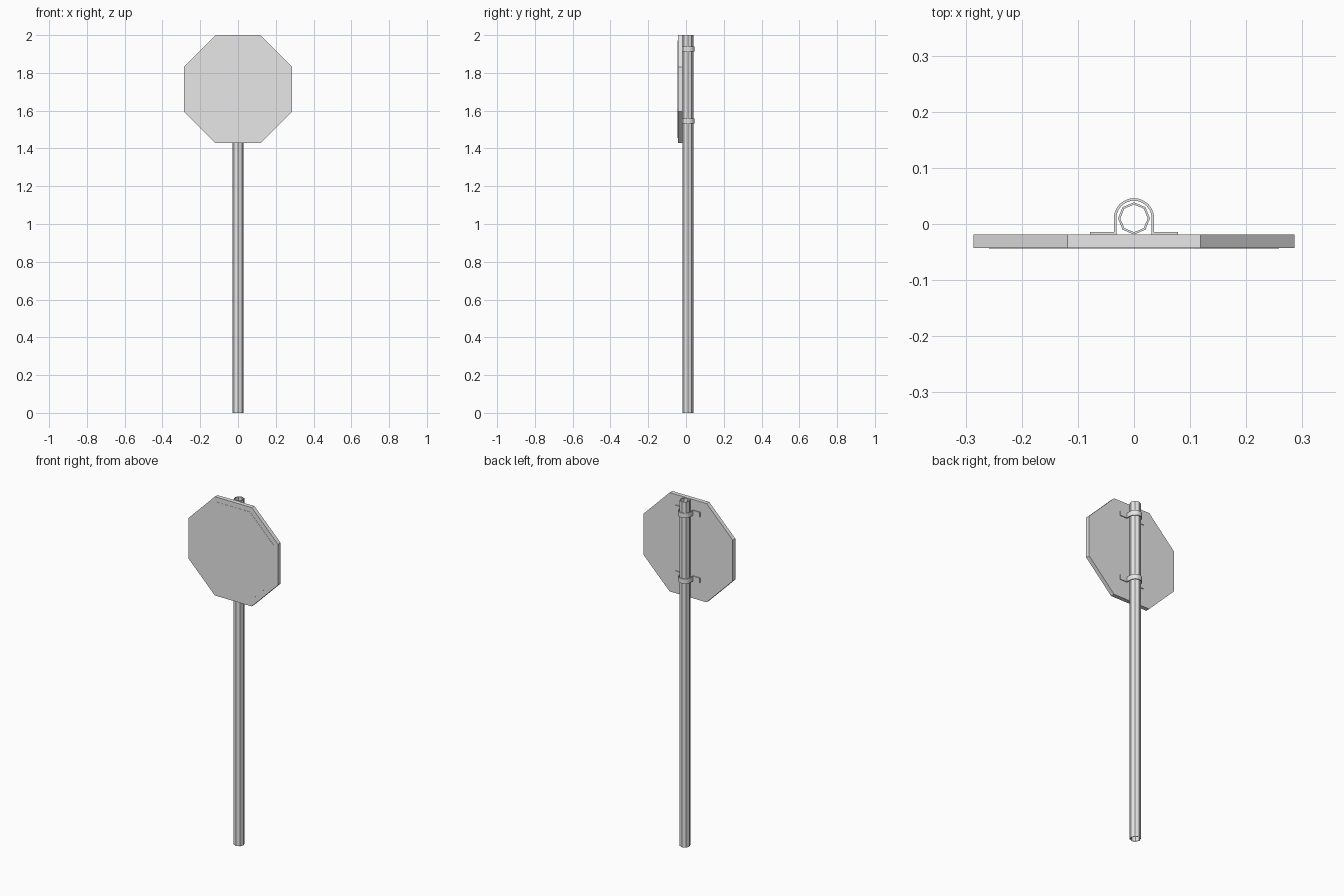
import bpy, bmesh
from math import sin, cos, pi

cube = bpy.data.objects.get("Cube")
if cube:
    bpy.data.objects.remove(cube, do_unlink=True)

grey = bpy.data.materials.new("plain grey")
grey.use_nodes = True
colour = (0.8, 0.8, 0.8, 1)
grey.diffuse_color = colour
grey.node_tree.nodes["Principled BSDF"].inputs["Base Color"].default_value = colour

SIGN_Z = 1.714      # centre of the sign
POLE_Y = 0.01       # pole axis
POLE_R = 0.0286
SIGN_BACK = -0.019


def finish(name, bm):
    bmesh.ops.recalc_face_normals(bm, faces=bm.faces)
    mesh = bpy.data.meshes.new(name)
    bm.to_mesh(mesh)
    bm.free()
    mesh.materials.append(grey)
    obj = bpy.data.objects.new(name, mesh)
    bpy.context.collection.objects.link(obj)
    return obj


def extrude_profile(name, points, direction):
    """Fill a closed outline and extrude it into a solid."""
    bm = bmesh.new()
    face = bm.faces.new([bm.verts.new(p) for p in points])
    ext = bmesh.ops.extrude_face_region(bm, geom=[face], use_keep_orig=True)
    moved = [g for g in ext["geom"] if isinstance(g, bmesh.types.BMVert)]
    bmesh.ops.translate(bm, verts=moved, vec=direction)
    return finish(name, bm)


def octagon(apothem, y):
    r = apothem / cos(pi / 8)
    return [(r * cos((i + 0.5) * pi / 4), y, SIGN_Z + r * sin((i + 0.5) * pi / 4))
            for i in range(8)]


# Sign panel and its very thin raised face
extrude_profile("sign_panel", octagon(0.286, SIGN_BACK), (0, -0.024, 0))
extrude_profile("sign_face", octagon(0.258, -0.043), (0, -0.001, 0))

# Hollow eight-sided pole, open at both ends
bm = bmesh.new()
rings = []
for radius, z in ((POLE_R, 0), (POLE_R, 2), (0.0245, 2), (0.0245, 0)):
    rings.append([bm.verts.new((radius * cos(i * pi / 4),
                                POLE_Y + radius * sin(i * pi / 4), z))
                  for i in range(8)])
for a, b in zip(rings, rings[1:] + rings[:1]):
    for i in range(8):
        j = (i + 1) % 8
        bm.faces.new((a[i], a[j], b[j], b[i]))
pole = finish("pole", bm)


# Clamps: a strap round the pole with a flat foot on each side
def clamp_outline(z):
    inner, outer, foot, thick = 0.0315, 0.036, 0.078, 0.005
    steps = 12
    arc = [i * pi / steps for i in range(steps + 1)]
    pts = [(foot, SIGN_BACK), (foot, SIGN_BACK + thick), (outer, SIGN_BACK + thick)]
    pts += [(outer * cos(t), POLE_Y + outer * sin(t)) for t in arc]
    pts += [(-outer, SIGN_BACK + thick), (-foot, SIGN_BACK + thick), (-foot, SIGN_BACK)]
    pts += [(-inner, SIGN_BACK)]
    pts += [(inner * cos(t), POLE_Y + inner * sin(t)) for t in reversed(arc)]
    pts += [(inner, SIGN_BACK)]
    return [(x, y, z) for x, y in pts]


height = 0.028
for name, z in (("upper_clamp", 1.926), ("lower_clamp", 1.545)):
    extrude_profile(name, clamp_outline(z - height / 2), (0, 0, height))
